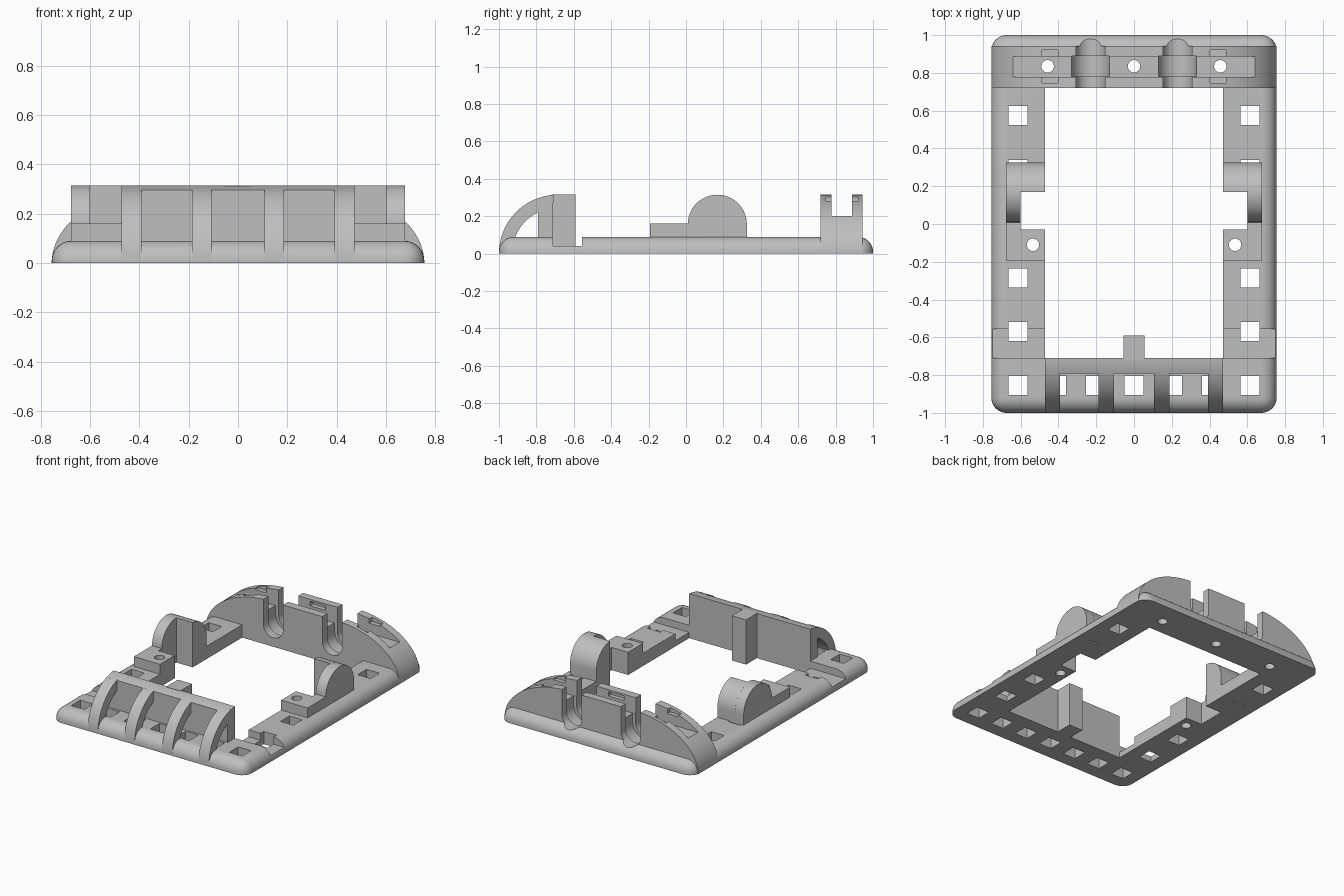
import bpy
import bmesh
from math import sin, cos, pi, radians
from mathutils import Vector

cube = bpy.data.objects.get("Cube")
if cube:
    bpy.data.objects.remove(cube, do_unlink=True)

grey = bpy.data.materials.new("plain_grey")
grey.use_nodes = True
COLOUR = (0.52, 0.52, 0.52, 1)
grey.diffuse_color = COLOUR
grey.node_tree.nodes["Principled BSDF"].inputs["Base Color"].default_value = COLOUR


def add_object(name, bm):
    bmesh.ops.recalc_face_normals(bm, faces=bm.faces)
    mesh = bpy.data.meshes.new(name)
    bm.to_mesh(mesh)
    bm.free()
    mesh.materials.append(grey)
    obj = bpy.data.objects.new(name, mesh)
    bpy.context.collection.objects.link(obj)
    return obj


def prism(name, outline, axis, start, end):
    """Extrude a 2D outline along an axis from start to end."""
    place = {"x": lambda p, d: (d, p[0], p[1]),
             "y": lambda p, d: (p[0], d, p[1]),
             "z": lambda p, d: (p[0], p[1], d)}[axis]
    bm = bmesh.new()
    face = bm.faces.new([bm.verts.new(place(p, start)) for p in outline])
    moved = bmesh.ops.extrude_face_region(bm, geom=[face])["geom"]
    shift = Vector(place((0, 0), end - start))
    bmesh.ops.translate(bm, vec=shift, verts=[v for v in moved if isinstance(v, bmesh.types.BMVert)])
    return add_object(name, bm)


def box(name, x, y, z):
    corners = [(x[0], y[0]), (x[1], y[0]), (x[1], y[1]), (x[0], y[1])]
    return prism(name, corners, "z", z[0], z[1])


def arc(cx, cy, rx, ry, a, b, steps=24):
    angles = [radians(a + (b - a) * i / steps) for i in range(steps + 1)]
    return [(cx + rx * cos(t), cy + ry * sin(t)) for t in angles]


def span(s, a, b):
    """Range on one side of the centre, mirrored by sign s."""
    return tuple(sorted((s * a, s * b)))


def cut(target, cutters):
    bpy.context.view_layer.objects.active = target
    for c in cutters:
        mod = target.modifiers.new("cut", "BOOLEAN")
        mod.operation = "DIFFERENCE"
        mod.solver = "EXACT"
        mod.object = c
        bpy.ops.object.modifier_apply(modifier=mod.name)


def round_hole(x, y, r=0.033):
    return prism("hole_cutter", arc(x, y, r, r, 0, 345, 23), "z", -0.1, 0.5)


def square_hole(x, y):
    h = 0.05
    return box("hole_cutter", (x - h, x + h), (y - h, y + h), (-0.1, 0.5))


def u_slot(x, r, y0, y1):
    z = 0.14
    outline = [(x - r, 0.5)] + arc(x, z, r, r, 180, 360) + [(x + r, 0.5)]
    return prism("slot_cutter", outline, "y", y0, y1)


SIDES = {"right": -1, "left": 1}
parts = []

# Base frame with rounded outer edges
bm = bmesh.new()
bmesh.ops.create_cube(bm, size=1)
bmesh.ops.scale(bm, vec=(1.51, 2, 0.09), verts=bm.verts)
bmesh.ops.translate(bm, vec=(0, 0, 0.045), verts=bm.verts)
rounded = [e for e in bm.edges if any(v.co.z > 0.05 for v in e.verts)]
bmesh.ops.bevel(bm, geom=rounded, offset=0.08, segments=8, profile=0.5, affect="EDGES")
base = add_object("base_frame", bm)
parts.append(base)

# Cutters shared by the base and the rear arch
shared = [round_hole(x, 0.835) for x in (-0.457, 0, 0.457)]
for s in SIDES.values():
    shared.append(u_slot(s * 0.23, 0.077, 0.6, 1.1))
    shared.append(u_slot(s * 0.23, 0.1, 0.78, 0.89))

# Central opening, rail notches and square mounting holes
base_cuts = [box("opening_cutter", (-0.472, 0.472), (-0.71, 0.72), (-0.1, 0.5))]
for s in SIDES.values():
    base_cuts.append(box("notch_cutter", span(s, 0.4, 0.6), (-0.03, 0.17), (-0.1, 0.5)))
    base_cuts.append(box("channel_cutter", span(s, 0.4, 0.9), (-0.71, -0.555), (0.04, 0.5)))
    base_cuts.append(round_hole(s * 0.535, -0.11))
    for y in (0.575, 0.288, -0.285, -0.57):
        base_cuts.append(square_hole(s * 0.615, y))
for i in range(-3, 4):
    base_cuts.append(square_hole(i * 0.205, -0.855))
cut(base, base_cuts + shared)

# Rear arch with rod slots and a clamp channel
outline = arc(0.265, 0, 0.49, 0.315, 0, 90) + arc(-0.265, 0, 0.49, 0.315, 90, 180)
arch = prism("rear_arch", outline, "y", 0.72, 0.943)
arch_cuts = [box("channel_cutter", (-0.64, 0.64), (0.777, 0.888), (0.2, 0.5)),
             box("pocket_cutter", (-0.06, 0.06), (0.747, 0.92), (0.27, 0.302))]
for s in SIDES.values():
    arch_cuts.append(box("pocket_cutter", span(s, 0.4, 0.487), (0.747, 0.92), (0.27, 0.302)))
cut(arch, arch_cuts + shared)
parts.append(arch)

# Front wall with its centre tab
R = 0.315
wall = [(-0.71, 0)] + arc(-0.685, 0, R, R, 94.5, 109.5, 5) + [(-0.79, 0)]
parts.append(prism("front_wall", wall, "x", -0.472, 0.472))
parts.append(box("wall_tab", (-0.055, 0.055), (-0.72, -0.59), (0, 0.315)))

# Curved guard ribs
rib = arc(-0.685, 0, R, R, 94.5, 180) + arc(-0.685, 0, 0.245, 0.245, 180, 96)
for side, s in SIDES.items():
    for label, a, b in (("inner", 0.107, 0.187), ("outer", 0.392, 0.472)):
        x0, x1 = span(s, a, b)
        parts.append(prism(f"{side}_{label}_rib", rib, "x", x0, x1))

# Side lugs and screw blocks
disc = arc(0.167, 0.157, 0.158, 0.158, 0, 180)
half = arc(0.167, 0.157, 0.158, 0.158, 0, 89)
for side, s in SIDES.items():
    x0, x1 = span(s, 0.6, 0.677)
    parts.append(prism(f"{side}_lug_plate", disc + [(0.009, 0), (0.325, 0)], "x", x0, x1))
    x0, x1 = span(s, 0.472, 0.61)
    parts.append(prism(f"{side}_lug_block", half + [(0.17, 0), (0.325, 0)], "x", x0, x1))
    block = box(f"{side}_screw_block", span(s, 0.472, 0.677), (-0.193, -0.03), (0, 0.16))
    cut(block, [round_hole(s * 0.535, -0.11)])
    parts.append(block)
    parts.append(box(f"{side}_lug_bridge", span(s, 0.6, 0.677), (-0.04, 0.02), (0, 0.16)))

# Remove the cutters and finish the shading
for obj in list(bpy.data.objects):
    if obj.name.split(".")[0].endswith("_cutter"):
        bpy.data.objects.remove(obj, do_unlink=True)
bpy.ops.object.select_all(action="DESELECT")
for obj in parts:
    obj.select_set(True)
bpy.context.view_layer.objects.active = base
bpy.ops.object.shade_smooth_by_angle(angle=radians(30))
